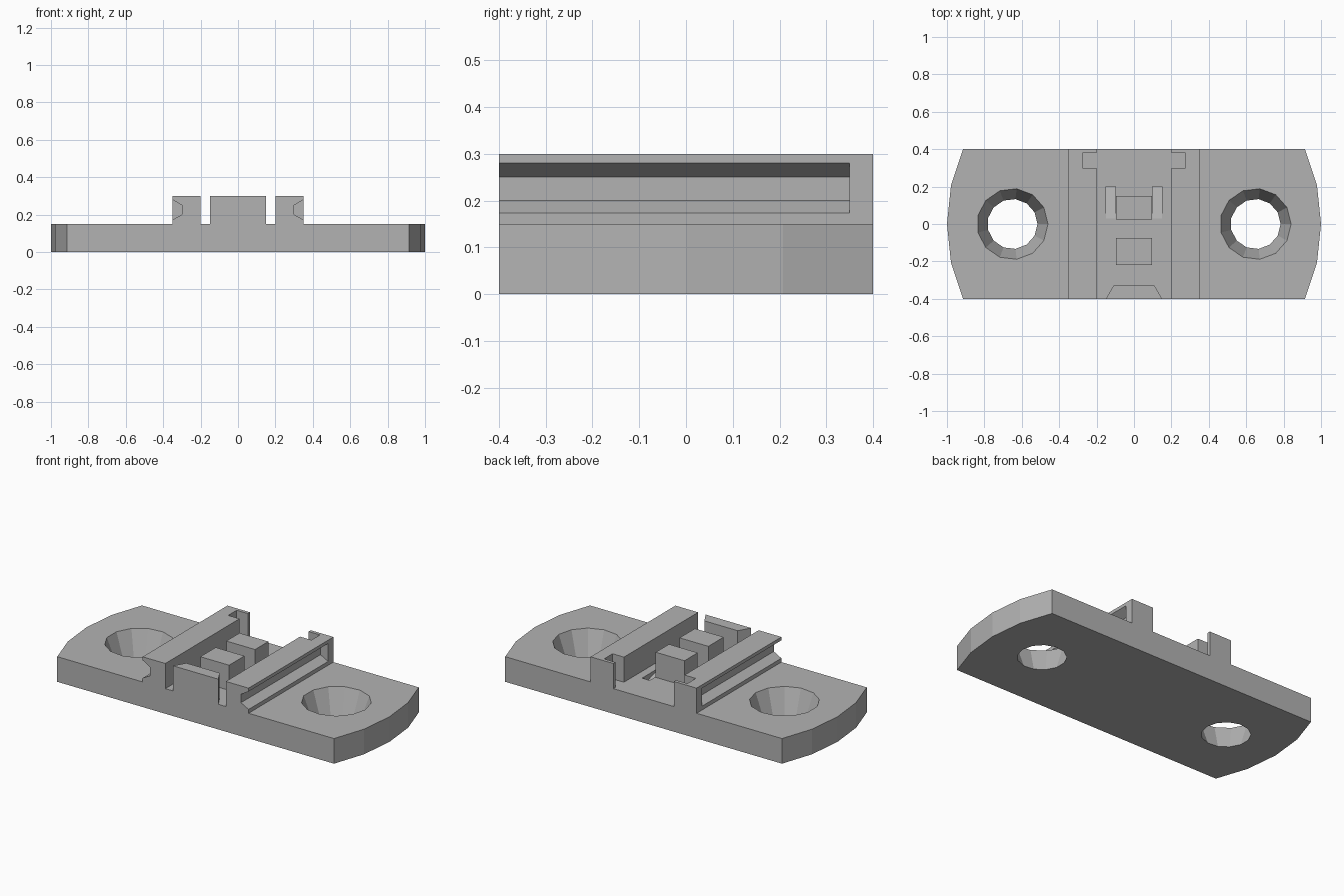
import bpy, bmesh, math

if "Cube" in bpy.data.objects:
    bpy.data.objects.remove(bpy.data.objects["Cube"], do_unlink=True)

grey = bpy.data.materials.new("plain grey")
grey.use_nodes = True
colour = (0.45, 0.45, 0.45, 1)
grey.diffuse_color = colour
grey.node_tree.nodes["Principled BSDF"].inputs["Base Color"].default_value = colour


def finish(name, bm):
    bmesh.ops.recalc_face_normals(bm, faces=bm.faces)
    mesh = bpy.data.meshes.new(name)
    bm.to_mesh(mesh)
    bm.free()
    mesh.materials.append(grey)
    obj = bpy.data.objects.new(name, mesh)
    bpy.context.collection.objects.link(obj)
    return obj


def prism(name, profile, axis, low, high):
    """Extrude a 2D profile along an axis from low to high."""
    place = {"x": lambda a, b, h: (h, a, b),
             "y": lambda a, b, h: (a, h, b),
             "z": lambda a, b, h: (a, b, h)}[axis]
    bm = bmesh.new()
    bottom = [bm.verts.new(place(a, b, low)) for a, b in profile]
    top = [bm.verts.new(place(a, b, high)) for a, b in profile]
    bm.faces.new(bottom)
    bm.faces.new(top)
    n = len(profile)
    for i in range(n):
        j = (i + 1) % n
        bm.faces.new((bottom[i], bottom[j], top[j], top[i]))
    return finish(name, bm)


def box(name, x, y, z):
    return prism(name, [(x[0], y[0]), (x[1], y[0]), (x[1], y[1]), (x[0], y[1])], "z", *z)


def cut(target, cutters):
    """Subtract the cutters for good, then remove them."""
    for cutter in cutters:
        cutter.hide_render = True
        mod = target.modifiers.new("cut", "BOOLEAN")
        mod.operation, mod.solver, mod.object = "DIFFERENCE", "EXACT", cutter
    bpy.context.view_layer.update()
    result = bpy.data.meshes.new_from_object(
        target.evaluated_get(bpy.context.evaluated_depsgraph_get()))
    target.modifiers.clear()
    target.data = result
    for cutter in cutters:
        bpy.data.objects.remove(cutter, do_unlink=True)


FLOOR, TOP, HALF = 0.15, 0.3, 0.4

# Base plate with faceted round ends
step = math.radians(12)
right_end = [(0.914, -HALF)]
right_end += [(math.cos(k * step), math.sin(k * step)) for k in (-1, 0, 1)]
right_end += [(0.914, HALF)]
base = prism("base_plate", right_end + [(-x, -y) for x, y in right_end], "z", 0, FLOOR)

# Countersunk screw holes and sloping pits beside the rear block
cutters = []
margin = 0.02
slope = (0.19 - 0.134) / FLOOR
for side in (-1, 1):
    bm = bmesh.new()
    bmesh.ops.create_cone(bm, cap_ends=True, segments=13, depth=FLOOR + 2 * margin,
                          radius1=0.134 - slope * margin, radius2=0.19 + slope * margin)
    bm.verts.ensure_lookup_table()
    turn = math.atan2(bm.verts[0].co.y, bm.verts[0].co.x)
    for v in bm.verts:
        r, a = v.co.xy.length, math.atan2(v.co.y, v.co.x) - turn
        v.co = (side * 0.65 + r * math.cos(a), r * math.sin(a), v.co.z + FLOOR / 2)
    cutters.append(finish("hole_cutter", bm))
    cutters.append(prism("pit_cutter", [(0.03, FLOOR), (0.03, 0.2), (0.2, 0.2), (0.2, 0.1)],
                         "x", *sorted((side * 0.1, side * 0.15))))
cut(base, cutters)

# Side rails with an outer groove and an inner rear notch
for side, name in ((-1, "right_rail"), (1, "left_rail")):
    rail = box(name, sorted((side * 0.2, side * 0.35)), (-HALF, HALF), (FLOOR, TOP))
    groove = [(0.40, 0.31), (0.35, 0.28), (0.3, 0.25), (0.3, 0.2), (0.35, 0.173), (0.40, 0.146)]
    cut(rail, [
        prism("groove_cutter", [(side * x, z) for x, z in groove], "y", -0.5, 0.35),
        box("notch_cutter", sorted((side * 0.1, side * 0.275)), (0.3, 0.38), (0.1, 0.4)),
    ])

# Central blocks and the tapered front stop
box("front_block", (-0.095, 0.095), (-0.22, -0.075), (FLOOR, TOP))
box("rear_block", (-0.095, 0.095), (0.025, 0.15), (FLOOR, TOP))
prism("front_stop", [(-0.15, -HALF), (0.15, -HALF), (0.11, -0.33), (-0.11, -0.33)],
      "z", FLOOR, TOP)
